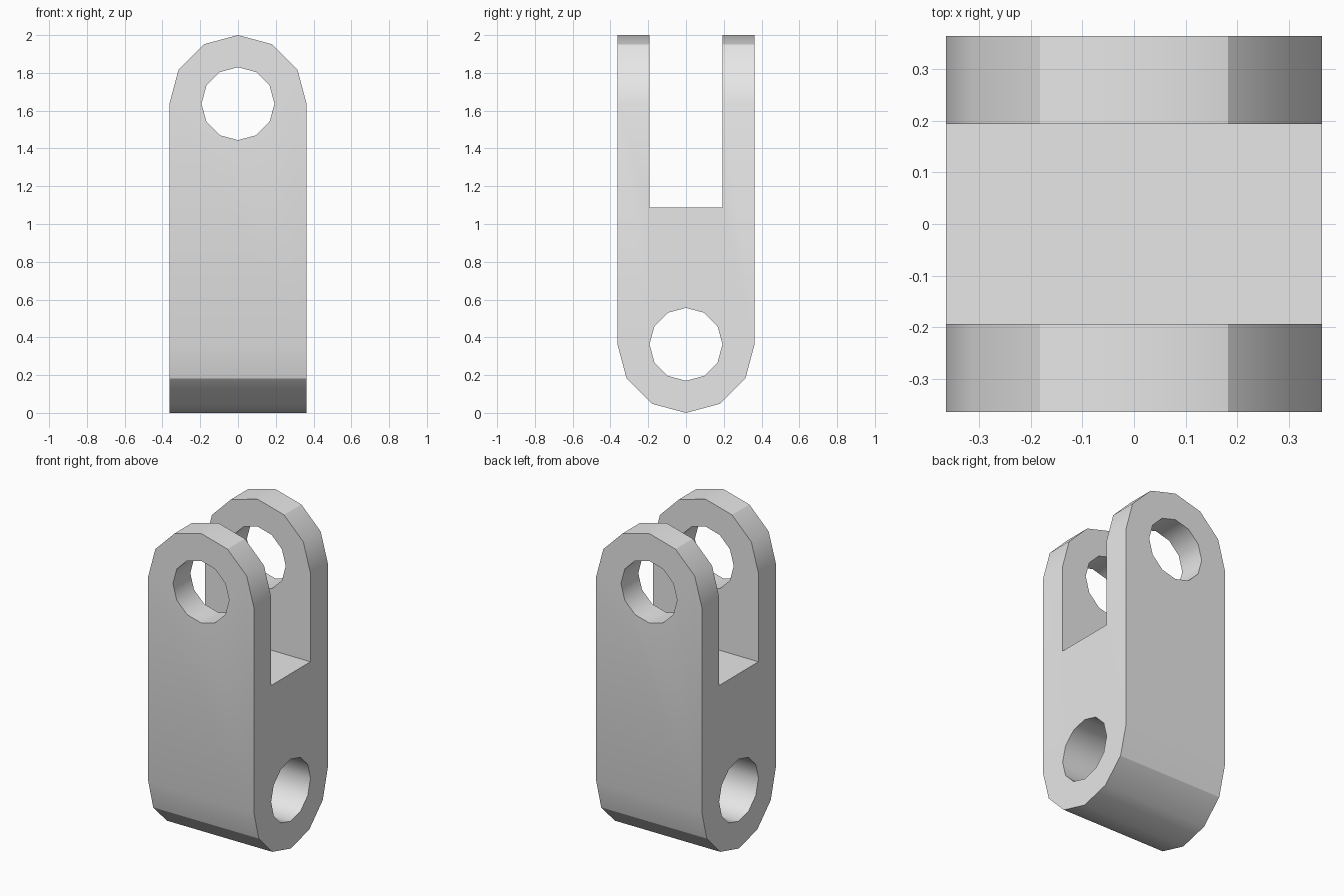
import bpy
import bmesh
from math import cos, sin, pi, radians

R = 0.363            # half width and rounding radius
HOLE = 0.193         # pin hole radius, also half the slot width
LOW, HIGH = R, 2 - R  # pin hole centres
FLOOR = 1.087        # bottom of the slot

cube = bpy.data.objects.get("Cube")
if cube:
    bpy.data.objects.remove(cube, do_unlink=True)

grey = bpy.data.materials.new("light_grey")
grey.use_nodes = True
grey.diffuse_color = (0.8, 0.8, 0.8, 1)
grey.node_tree.nodes["Principled BSDF"].inputs["Base Color"].default_value = grey.diffuse_color


def arc(radius, z, start, steps):
    """Points on a twelve-sided circle, as (side, height)."""
    return [(radius * cos(pi * (start + i) / 6), z + radius * sin(pi * (start + i) / 6))
            for i in range(steps)]


def prism(name, profile, axis):
    """Extrude a (side, height) profile one unit along x or y."""
    bm = bmesh.new()
    place = (lambda s, z: (-0.5, s, z)) if axis == "x" else (lambda s, z: (s, -0.5, z))
    face = bm.faces.new([bm.verts.new(place(s, z)) for s, z in profile])
    out = bmesh.ops.extrude_face_region(bm, geom=[face])
    verts = [v for v in out["geom"] if isinstance(v, bmesh.types.BMVert)]
    bmesh.ops.translate(bm, verts=verts, vec=(1, 0, 0) if axis == "x" else (0, 1, 0))
    bmesh.ops.recalc_face_normals(bm, faces=bm.faces[:])
    mesh = bpy.data.meshes.new(name)
    bm.to_mesh(mesh)
    bm.free()
    mesh.materials.append(grey)
    obj = bpy.data.objects.new(name, mesh)
    bpy.context.collection.objects.link(obj)
    return obj


# Body: rounded at the bottom across y, rounded at the top across x
link = prism("clevis_link", arc(R, LOW, 6, 7) + [(R, 2.5), (-R, 2.5)], "x")
cutters = [
    ("INTERSECT", prism("top_rounding", arc(R, HIGH, 0, 7) + [(-R, -0.5), (R, -0.5)], "y")),
    ("DIFFERENCE", prism("slot", [(-HOLE, FLOOR), (HOLE, FLOOR), (HOLE, 2.5), (-HOLE, 2.5)], "x")),
    ("DIFFERENCE", prism("upper_pin_hole", arc(HOLE, HIGH, 0, 12), "y")),
    ("DIFFERENCE", prism("lower_pin_hole", arc(HOLE, LOW, 0, 12), "x")),
]

bpy.ops.object.select_all(action="DESELECT")
link.select_set(True)
bpy.context.view_layer.objects.active = link
for operation, cutter in cutters:
    mod = link.modifiers.new(cutter.name, "BOOLEAN")
    mod.operation, mod.object, mod.solver = operation, cutter, "EXACT"
    bpy.ops.object.modifier_apply(modifier=mod.name)
    bpy.data.objects.remove(cutter, do_unlink=True)

# Smooth roundings with a crisp crease on each side of both ends
bpy.ops.object.shade_smooth_by_angle(angle=radians(40))
for edge in link.data.edges:
    ends = [link.data.vertices[i].co for i in edge.vertices]
    top = all(abs(abs(p.x) - R / 2) < 0.01 and p.z > 1.9 for p in ends)
    bottom = all(abs(abs(p.y) - R * cos(pi / 6)) < 0.01 and p.z < 0.25 for p in ends)
    if top or bottom:
        edge.use_edge_sharp = True
